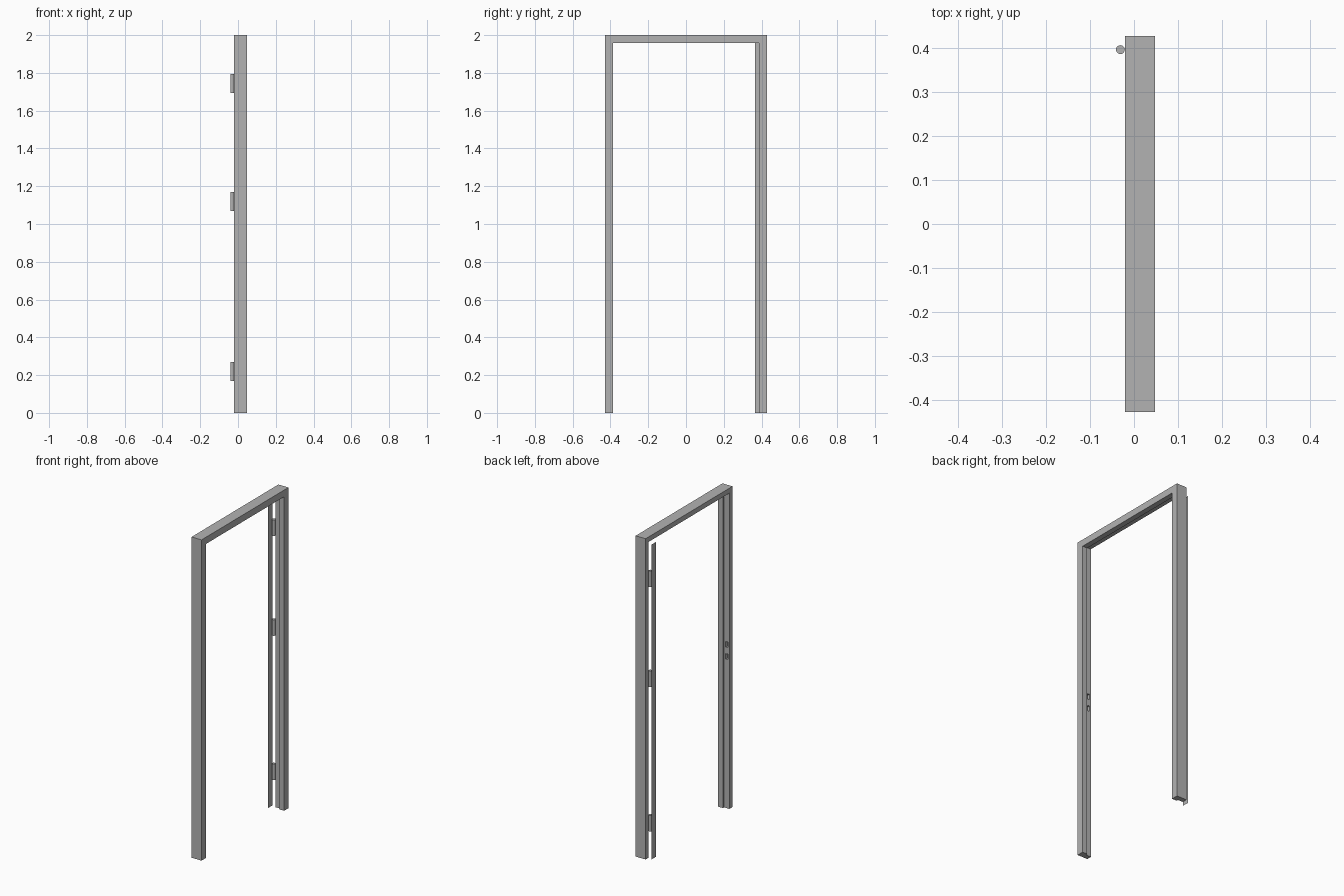
import bpy, bmesh
from mathutils import Matrix

HALF, TOP = 0.428, 2.0        # half width and height of the frame
X_BACK, X_FRONT, X_STEP = -0.021, 0.048, 0.015
FACE, REBATE = 0.042, 0.031   # member depth at the stop and at the rebate

if "Cube" in bpy.data.objects:
    bpy.data.objects.remove(bpy.data.objects["Cube"])

grey = bpy.data.materials.new("grey_metal")
grey.use_nodes = True
colour = (0.45, 0.45, 0.45, 1)
grey.diffuse_color = colour
grey.node_tree.nodes["Principled BSDF"].inputs["Base Color"].default_value = colour


def add_object(name, bm, fix_normals=True):
    if fix_normals:
        bmesh.ops.recalc_face_normals(bm, faces=bm.faces)
    mesh = bpy.data.meshes.new(name)
    bm.to_mesh(mesh)
    bm.free()
    mesh.materials.append(grey)
    obj = bpy.data.objects.new(name, mesh)
    bpy.context.collection.objects.link(obj)
    return obj


# Frame: stepped profile swept up, across and down with mitred corners
profile = [(X_BACK, 0), (X_FRONT, 0), (X_FRONT, FACE),
           (X_STEP, FACE), (X_STEP, REBATE), (X_BACK, REBATE)]
bm = bmesh.new()
rings = []
for side, top in ((-1, False), (-1, True), (1, True), (1, False)):
    rings.append([bm.verts.new((x, side * (HALF - d), TOP - d if top else 0))
                  for x, d in profile])
for a, b in zip(rings, rings[1:]):
    for i in range(len(profile)):
        j = (i + 1) % len(profile)
        bm.faces.new((a[i], a[j], b[j], b[i]))
bm.faces.new(rings[0])
bm.faces.new(rings[-1])
frame = add_object("door_frame", bm)

# Latch and bolt pockets in the rebate opposite the hinges
bm = bmesh.new()
for z in (1.02, 0.945):
    bmesh.ops.create_cube(bm, size=1, matrix=Matrix.Translation((-0.004, -HALF + REBATE, z))
                          @ Matrix.Diagonal((0.016, 0.04, 0.034, 1)))
cutter = add_object("pocket_cutter", bm)
cutter.hide_render = True
cutter.hide_set(True)
cut = frame.modifiers.new("pockets", "BOOLEAN")
cut.object = cutter
cut.solver = "EXACT"

# Hinge barrels
for name, z in (("lower", 0.22), ("middle", 1.12), ("upper", 1.743)):
    bm = bmesh.new()
    bmesh.ops.create_cone(bm, cap_ends=True, segments=24, radius1=0.01, radius2=0.01,
                          depth=0.1, matrix=Matrix.Translation((-0.031, HALF - REBATE, z)))
    hinge = add_object(name + "_hinge", bm)
    bpy.context.view_layer.objects.active = hinge
    hinge.select_set(True)
    bpy.ops.object.shade_smooth_by_angle()
    hinge.select_set(False)

# Thin upright strip beside the hinges
bm = bmesh.new()
bm.faces.new([bm.verts.new((-0.048, y, z)) for y, z in
              ((0.407, 0), (0.365, 0), (0.365, 1.963), (0.407, 1.963))])
add_object("hinge_side_strip", bm, False)
